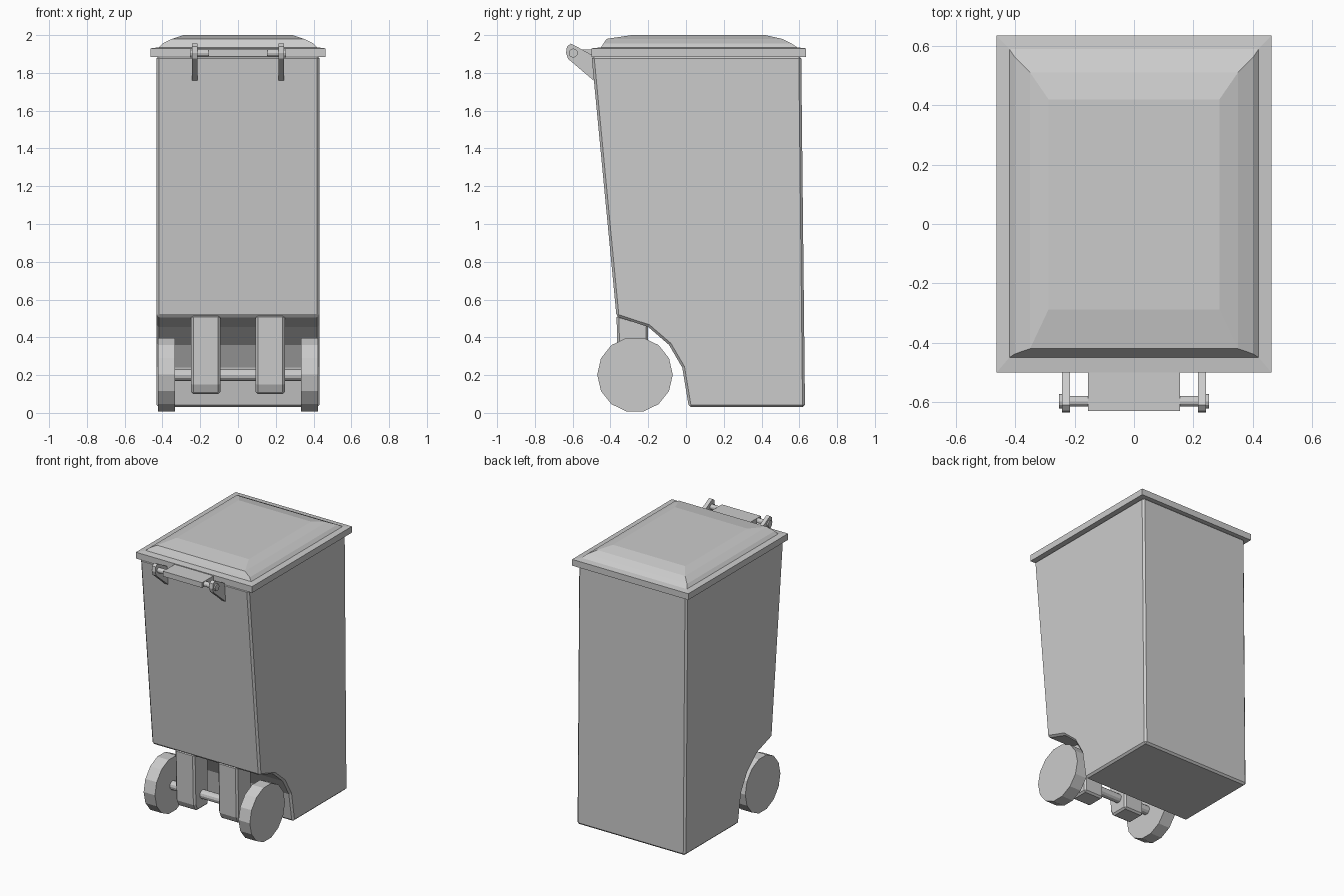
import bpy, bmesh, math
from mathutils import Matrix

cube = bpy.data.objects.get("Cube")
if cube:
    bpy.data.objects.remove(cube, do_unlink=True)

grey = bpy.data.materials.new("light grey plastic")
grey.use_nodes = True
colour = (0.6, 0.6, 0.6, 1)
grey.diffuse_color = colour
grey.node_tree.nodes["Principled BSDF"].inputs["Base Color"].default_value = colour


def finish(name, bm, bevel=0):
    bmesh.ops.recalc_face_normals(bm, faces=bm.faces)
    mesh = bpy.data.meshes.new(name)
    bm.to_mesh(mesh)
    bm.free()
    mesh.materials.append(grey)
    obj = bpy.data.objects.new(name, mesh)
    bpy.context.scene.collection.objects.link(obj)
    if bevel:
        mod = obj.modifiers.new("soft edges", "BEVEL")
        mod.width = bevel
        mod.segments = 1
        mod.limit_method = "ANGLE"
        mod.angle_limit = math.radians(40)
    return obj


def extrude_profile(name, points, x0, x1, bevel=0):
    """Extrude a (y, z) outline along x."""
    bm = bmesh.new()
    a = [bm.verts.new((x0, y, z)) for y, z in points]
    b = [bm.verts.new((x1, y, z)) for y, z in points]
    bm.faces.new(a)
    bm.faces.new(b)
    for i in range(len(a)):
        j = (i + 1) % len(a)
        bm.faces.new((a[i], a[j], b[j], b[i]))
    return finish(name, bm, bevel)


def box(name, x0, x1, y0, y1, z0, z1, bevel=0):
    return extrude_profile(name, [(y0, z0), (y1, z0), (y1, z1), (y0, z1)], x0, x1, bevel)


def rod(name, x0, x1, y, z, radius, sides):
    points = [(y + radius * math.cos(math.tau * i / sides),
               z + radius * math.sin(math.tau * i / sides)) for i in range(sides)]
    return extrude_profile(name, points, x0, x1)


# Tapered body with stepped wheel recess
extrude_profile("body", [(-0.50, 1.89), (-0.368, 0.51), (-0.20, 0.455), (-0.09, 0.36),
                         (-0.02, 0.24), (0.015, 0.03), (0.63, 0.03), (0.625, 0.5),
                         (0.61, 1.89)], -0.432, 0.432, 0.013)

# Lid: stacked rectangular rings (half width, front, back, height)
rings = [(0.463, -0.50, 0.635, 1.885), (0.463, -0.50, 0.635, 1.93),
         (0.42, -0.45, 0.59, 1.935), (0.40, -0.437, 0.56, 1.955),
         (0.35, -0.42, 0.51, 1.98), (0.288, -0.288, 0.42, 2.0)]
bm = bmesh.new()
loops = [[bm.verts.new(p) for p in ((-w, f, z), (w, f, z), (w, b, z), (-w, b, z))]
         for w, f, b, z in rings]
bm.faces.new(loops[0])
bm.faces.new(loops[-1])
for low, high in zip(loops, loops[1:]):
    for i in range(4):
        j = (i + 1) % 4
        bm.faces.new((low[i], low[j], high[j], high[i]))
finish("lid", bm)

# Hinge plate and pin
box("hinge_plate", -0.155, 0.155, -0.63, -0.49, 1.888, 1.925)
rod("hinge_pin", -0.25, 0.25, -0.597, 1.905, 0.018, 12)

bracket = [(-0.49, 1.76), (-0.625, 1.875), (-0.635, 1.905), (-0.63, 1.94),
           (-0.61, 1.955), (-0.58, 1.94), (-0.49, 1.89)]
for side, s in (("left", 1), ("right", -1)):
    # Hinge bracket and pin cap
    extrude_profile(side + "_hinge_bracket", bracket, s * 0.215, s * 0.243)
    rod(side + "_pin_cap", s * 0.243, s * 0.253, -0.597, 1.905, 0.024, 12)
    # Axle support leg
    extrude_profile(side + "_axle_support", [(-0.368, 0.52), (-0.358, 0.15), (-0.335, 0.10),
                                             (-0.20, 0.10), (-0.20, 0.47)],
                    s * 0.093, s * 0.248, 0.012)
    # Wheel
    rod(side + "_wheel", s * 0.333, s * 0.423, -0.27, 0.2025, 0.2, 14)

# Axle
rod("axle", -0.34, 0.34, -0.27, 0.20, 0.031, 12)
